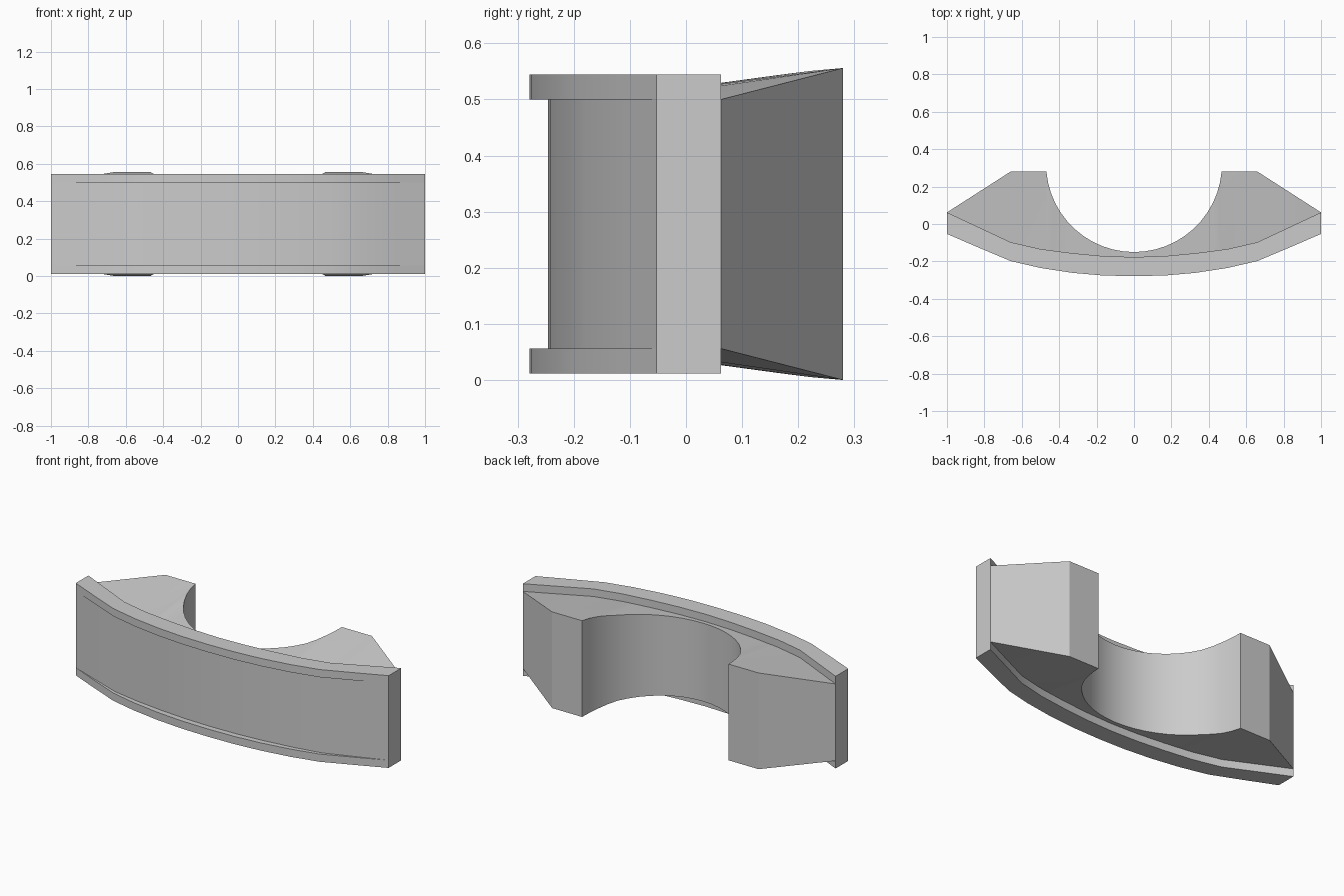
import bpy, bmesh, math

if "Cube" in bpy.data.objects:
    bpy.data.objects.remove(bpy.data.objects["Cube"])

MID = 0.278  # the model is symmetric above and below this height


def interp(table, t):
    for (a, va), (b, vb) in zip(table, table[1:]):
        if t <= b:
            return va + (vb - va) * (t - a) / (b - a)
    return table[-1][1]


def loft(name, sections):
    """Bridge closed cross-sections of equal size and cap both ends."""
    bm = bmesh.new()
    rings = [[bm.verts.new(p) for p in s] for s in sections]
    n = len(rings[0])
    for r, s in zip(rings, rings[1:]):
        for i in range(n):
            j = (i + 1) % n
            bm.faces.new((r[i], r[j], s[j], s[i]))
    bm.faces.new(rings[0])
    bm.faces.new(rings[-1])
    bmesh.ops.remove_doubles(bm, verts=bm.verts, dist=0.0005)
    bmesh.ops.dissolve_degenerate(bm, edges=bm.edges, dist=0.0005)
    bmesh.ops.recalc_face_normals(bm, faces=bm.faces)
    mesh = bpy.data.meshes.new(name)
    bm.to_mesh(mesh)
    bm.free()
    ob = bpy.data.objects.new(name, mesh)
    bpy.context.collection.objects.link(ob)
    bpy.ops.object.select_all(action='DESELECT')
    bpy.context.view_layer.objects.active = ob
    ob.select_set(True)
    bpy.ops.object.shade_smooth_by_angle(angle=math.radians(25))
    return ob


def mirrored(half):
    """Half profile runs from the centre (x = 0) out to x = 1."""
    return [(-p[0],) + tuple(p[1:]) for p in reversed(half[1:])] + half


# Curved front plate with raised rims: x, front y, back y, recess depth
plate = [(0, -0.279, -0.177, 0.033), (0.17, -0.275, -0.171, 0.033),
         (0.33, -0.261, -0.156, 0.032), (0.5, -0.235, -0.134, 0.027),
         (0.66, -0.198, -0.097, 0.019), (0.85, -0.118, -0.008, 0.009),
         (1, -0.053, 0.062, 0)]
H, R = 0.2665, 0.222  # half heights of the rim and the recess
sections = []
for x, f, b, d in mirrored(plate):
    top = [(b, H), (f, H), (f, R), (f + d, R)]
    ring = top + [(y, -z) for y, z in reversed(top)]
    sections.append([(x, y, MID + z) for y, z in ring])
loft("front_plate", sections)

# Rear body: flared lugs either side of a round cut-out
back = [(p[0], p[2]) for p in plate]
rise = [(-0.15, 0.226), (0.062, 0.247), (0.19, 0.27), (0.28, 0.278)]
cy, r = 0.32, 0.47
start = math.asin((0.28 - cy) / r)
outer = []
for i in range(13):
    a = -math.pi / 2 + (start + math.pi / 2) * i / 12
    outer.append((r * math.cos(a), cy + r * math.sin(a)))
outer[0] = (0.0, cy - r)
half = [(x, y, interp(rise, y)) for x, y in outer]
half += [(0.66, 0.28, 0.278), (1, 0.062, R)]
sections = []
for x, y, h in mirrored(half):
    b = interp(back, abs(x)) - 0.02 * (1 - abs(x))
    sections.append([(x, b, MID - R), (x, b, MID + R),
                     (x, y, MID + h), (x, y, MID - h)])
loft("rear_body", sections)
